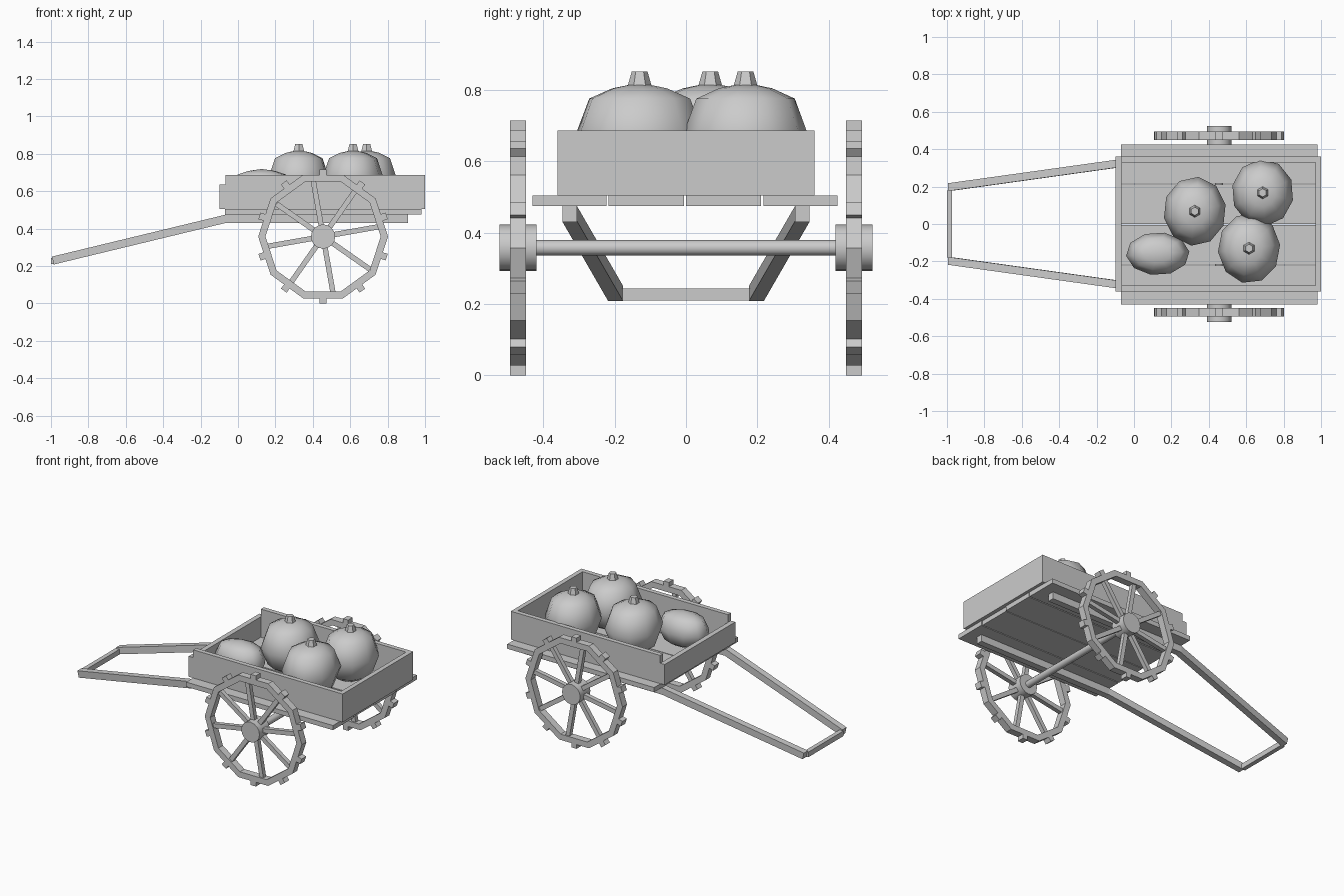
import bpy, bmesh
from math import pi, cos, sin, radians
from mathutils import Vector, Matrix

if "Cube" in bpy.data.objects:
    bpy.data.objects.remove(bpy.data.objects["Cube"])


def finish(name, bm, smooth=None):
    bmesh.ops.recalc_face_normals(bm, faces=bm.faces)
    me = bpy.data.meshes.new(name)
    bm.to_mesh(me)
    bm.free()
    ob = bpy.data.objects.new(name, me)
    bpy.context.collection.objects.link(ob)
    if smooth:
        bpy.ops.object.select_all(action='DESELECT')
        ob.select_set(True)
        bpy.context.view_layer.objects.active = ob
        bpy.ops.object.shade_smooth_by_angle(angle=radians(smooth))
    return ob


def add_box(bm, size, mat):
    bmesh.ops.create_cube(bm, size=1, matrix=mat @ Matrix.Diagonal((*size, 1)))


def box(name, x, y, z):
    bm = bmesh.new()
    lo, hi = Vector((x[0], y[0], z[0])), Vector((x[1], y[1], z[1]))
    add_box(bm, hi - lo, Matrix.Translation((lo + hi) / 2))
    return finish(name, bm)


def lathe(bm, profile, segs, mat, start=0.0, closed=False):
    # revolve (radius, height) points around local z
    rings = []
    for r, h in profile:
        if r == 0:
            rings.append([bm.verts.new(mat @ Vector((0, 0, h)))] * segs)
        else:
            rings.append([bm.verts.new(mat @ Vector((r * cos(start + 2 * pi * i / segs),
                          r * sin(start + 2 * pi * i / segs), h))) for i in range(segs)])
    pairs = list(zip(rings, rings[1:])) + ([(rings[-1], rings[0])] if closed else [])
    for a, b in pairs:
        for i in range(segs):
            j = (i + 1) % segs
            bm.faces.new(list(dict.fromkeys((a[i], a[j], b[j], b[i]))))


# floor planks
for i, (y0, y1, x1) in enumerate([(-.43, -.223, .98), (-.217, -.005, .975),
                                  (.0, .21, .98), (.217, .425, .98)]):
    box(f"floor_plank_{i + 1}", (-.07, x1), (y0, y1), (.475, .505))

# box walls, the front board is lower than the rest
box("tail_board", (.97, 1.0), (-.36, .36), (.505, .687))
box("front_board", (-.10, -.068), (-.36, .36), (.505, .637))
for side, s in (("left", 1), ("right", -1)):
    box(f"{side}_side_board", (-.068, .97), sorted((s * .33, s * .36)), (.505, .687))
    # rail under the floor, continuing as a sloping handle shaft
    box(f"{side}_floor_rail", (-.07, .91), sorted((s * .305, s * .347)), (.43, .475))
    bm = bmesh.new()
    rings = []
    for x, y, z in ((-.065, .326, .4525), (-.99, .197, .229)):
        rings.append([bm.verts.new((x + .005 * (-c), s * (y + b * .021), z + c * .021))
                      for b, c in ((-1, -1), (1, -1), (1, 1), (-1, 1))])
    for i in range(4):
        j = (i + 1) % 4
        bm.faces.new((rings[0][i], rings[0][j], rings[1][j], rings[1][i]))
    bm.faces.new(rings[0])
    bm.faces.new(rings[1])
    finish(f"{side}_shaft", bm)
box("handle_bar", (-1.0, -.972), (-.18, .18), (.21, .243))

# axle and wheels
C = Vector((.455, 0, .3575))
TURN = Matrix.Rotation(pi / 2, 4, 'X')
bm = bmesh.new()
lathe(bm, [(0, -.43), (.022, -.43), (.022, .43), (0, .43)], 12, Matrix.Translation(C) @ TURN)
finish("axle", bm, 40)
for side, s in (("left", 1), ("right", -1)):
    centre = Matrix.Translation(C + Vector((0, s * .471, 0)))
    bm = bmesh.new()
    lathe(bm, [(.347, -.023), (.347, .023), (.308, .023), (.308, -.023)], 10, centre @ TURN, closed=True)
    finish(f"{side}_wheel_rim", bm)
    bm = bmesh.new()
    for k in range(10):
        rot = Matrix.Rotation(radians(18 + 36 * k), 4, 'Y')
        add_box(bm, (.035, .046, .037), centre @ rot @ Matrix.Translation((.34, 0, 0)))
    finish(f"{side}_wheel_treads", bm)
    bm = bmesh.new()
    for k in range(8):
        rot = Matrix.Rotation(radians(-10 + 45 * k), 4, 'Y')
        add_box(bm, (.26, .028, .028), centre @ rot @ Matrix.Translation((.175, 0, 0)))
    finish(f"{side}_wheel_spokes", bm)
    bm = bmesh.new()
    lathe(bm, [(0, -.052), (.065, -.052), (.065, .052), (0, .052)], 16, centre @ TURN)
    finish(f"{side}_wheel_hub", bm, 40)

# pumpkins with hexagonal stems
BODY = [(0, -1), (.45, -.92), (.77, -.70), (1, 0), (.77, .70), (.42, .88), (0, .98)]
for i, (x, y, rx, ry, turn) in enumerate([(.325, .068, .168, .185, .2), (.688, .167, .166, .18, .4),
                                          (.615, -.13, .167, .188, .1)]):
    bm = bmesh.new()
    lathe(bm, BODY, 10, Matrix.Translation((x, y, .664)) @ Matrix.Diagonal((rx, ry, .16, 1)), turn)
    finish(f"pumpkin_{i + 1}", bm, 60)
    bm = bmesh.new()
    lathe(bm, [(0, .80), (.034, .81), (.022, .852), (0, .852)], 6, Matrix.Translation((x, y, 0)), pi / 6)
    finish(f"pumpkin_stem_{i + 1}", bm)

# melon lying on the floor
bm = bmesh.new()
lathe(bm, BODY, 10, Matrix.Translation((.127, -.159, .613)) @ Matrix.Diagonal((.17, .115, .108, 1)), .1)
finish("melon", bm, 60)
